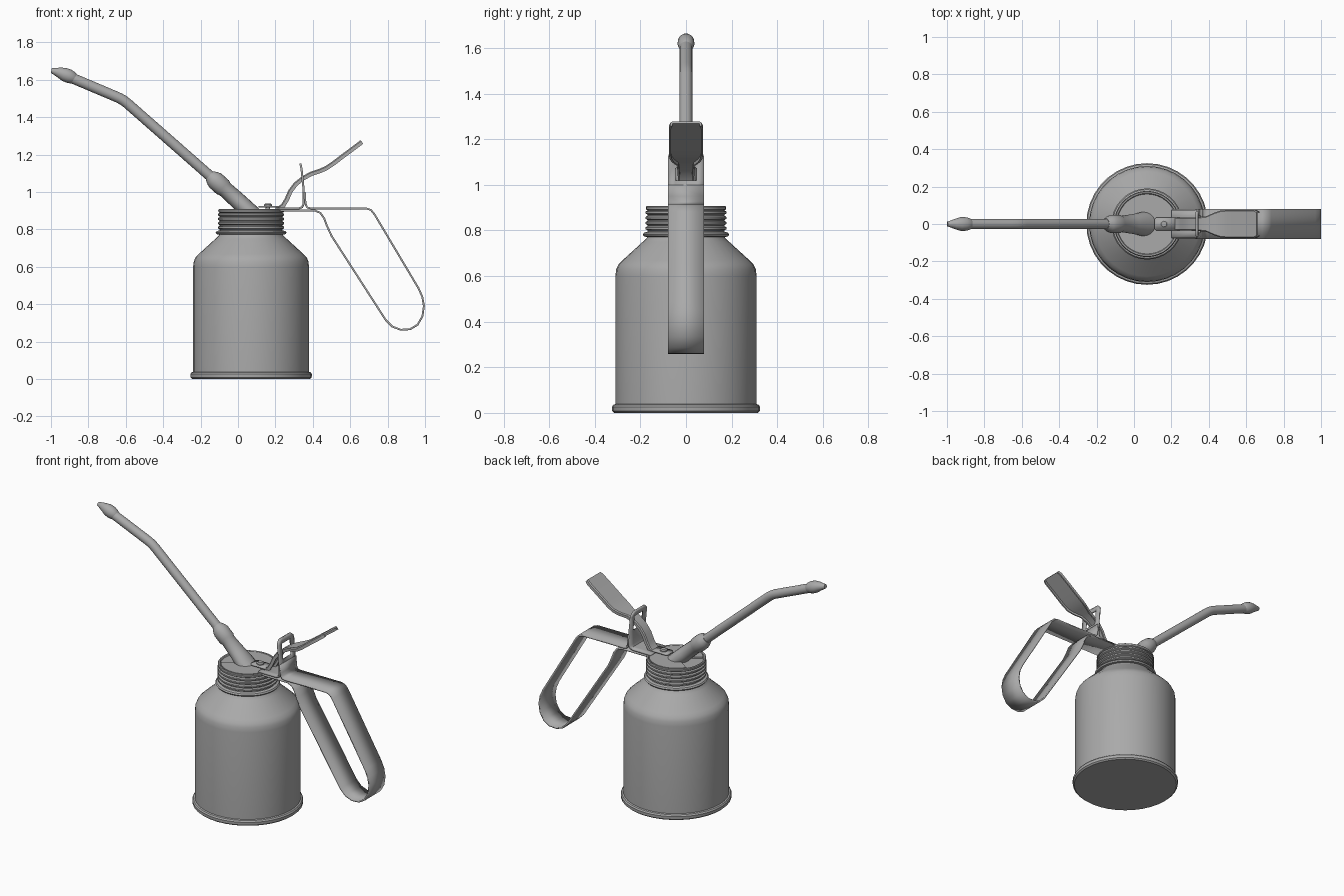
import bpy, bmesh, math
from mathutils import Vector

steel = bpy.data.materials.new("grey steel")
steel.diffuse_color = (0.4, 0.4, 0.4, 1)
CX = 0.07  # can axis


def finish(name, bm, angle=35, thickness=0):
    bmesh.ops.recalc_face_normals(bm, faces=bm.faces)
    me = bpy.data.meshes.new(name)
    bm.to_mesh(me)
    bm.free()
    ob = bpy.data.objects.new(name, me)
    bpy.context.collection.objects.link(ob)
    me.materials.append(steel)
    if thickness:
        mod = ob.modifiers.new("thickness", 'SOLIDIFY')
        mod.thickness = thickness
        mod.offset = 0
    bpy.ops.object.select_all(action='DESELECT')
    ob.select_set(True)
    bpy.context.view_layer.objects.active = ob
    bpy.ops.object.shade_smooth_by_angle(angle=math.radians(angle))
    return ob


def skin(bm, rings):
    """Bridge closed rings of points and cap both ends."""
    vs = [[bm.verts.new(p) for p in r] for r in rings]
    n = len(vs[0])
    for a, b in zip(vs, vs[1:]):
        for i in range(n):
            j = (i + 1) % n
            bm.faces.new((a[i], a[j], b[j], b[i]))
    bm.faces.new(vs[0])
    bm.faces.new(vs[-1])


def lathe(name, profile, cx=CX, n=36):
    bm = bmesh.new()
    skin(bm, [[(cx + r * math.cos(2 * math.pi * i / n),
                r * math.sin(2 * math.pi * i / n), z) for i in range(n)]
              for r, z in profile])
    return finish(name, bm)


def tube(name, path, n=20):
    """Round sweep in the xz plane; path rows are x, z, radius, side stretch."""
    bm = bmesh.new()
    rings = []
    for k, (x, z, r, s) in enumerate(path):
        a, b = path[max(k - 1, 0)], path[min(k + 1, len(path) - 1)]
        t = Vector((b[0] - a[0], 0, b[1] - a[1])).normalized()
        up = Vector((-t.z, 0, t.x))
        rings.append([Vector((x, 0, z)) + up * r * math.cos(q) + Vector((0, r * s * math.sin(q), 0))
                      for q in (2 * math.pi * i / n for i in range(n))])
    skin(bm, rings)
    return finish(name, bm)


def strap(name, path, cols=(-1, 1), hole=None, thickness=0.011):
    """Bent sheet strip; path rows are x, z, half width."""
    bm = bmesh.new()
    rows = [[bm.verts.new((x, c * w, z)) for c in cols] for x, z, w in path]
    for k in range(len(rows) - 1):
        for i in range(len(cols) - 1):
            if hole and hole(k, i):
                continue
            bm.faces.new((rows[k][i], rows[k][i + 1], rows[k + 1][i + 1], rows[k + 1][i]))
    return finish(name, bm, thickness=thickness)


# Can: base rim, wall, shoulder
lathe("can_body", [(0.315, 0), (0.324, 0.008), (0.325, 0.026), (0.319, 0.035), (0.31, 0.038),
                   (0.31, 0.60), (0.306, 0.63), (0.297, 0.65), (0.28, 0.668),
                   (0.19, 0.75), (0.172, 0.768), (0.165, 0.79)])

# Screw cap with bead, ridges and recessed top
cap = [(0.165, 0.77), (0.184, 0.774), (0.19, 0.782), (0.184, 0.79), (0.168, 0.795)]
for i in range(4):
    z = 0.80 + i * 0.023
    cap += [(0.168, z), (0.177, z + 0.005), (0.177, z + 0.014), (0.168, z + 0.019)]
cap += [(0.175, 0.893), (0.176, 0.904), (0.172, 0.908), (0.164, 0.907), (0.16, 0.9)]
lathe("screw_cap", cap)

# Raised lid plate with a wedge left open under the spout
bm = bmesh.new()
arc = [math.radians(-147 + 294 * i / 30) for i in range(31)]
outline = [(CX, 0)] + [(CX + 0.158 * math.cos(a), 0.158 * math.sin(a)) for a in arc]
skin(bm, [[(x, y, z) for x, y in outline] for z in (0.895, 0.908)])
finish("lid_plate", bm)

# Spout: flared socket with collar, bent tube, nozzle
tube("spout_socket", [(0.085, 0.872, 0.047, 1.4), (0.045, 0.91, 0.046, 1.4), (0.0, 0.952, 0.045, 1.2),
                      (-0.07, 1.015, 0.043, 1), (-0.08, 1.024, 0.049, 1), (-0.12, 1.06, 0.049, 1),
                      (-0.135, 1.073, 0.043, 1), (-0.152, 1.088, 0.03, 1)])
tube("spout_tube", [(-0.13, 1.068, 0.028, 1), (-0.59, 1.472, 0.028, 1), (-0.612, 1.489, 0.028, 1),
                    (-0.635, 1.502, 0.028, 1), (-0.665, 1.515, 0.028, 1), (-0.89, 1.61, 0.028, 1)])
tube("nozzle", [(-0.875, 1.604, 0.027, 1), (-0.885, 1.61, 0.033, 1), (-0.905, 1.619, 0.037, 1),
                (-0.93, 1.629, 0.036, 1), (-0.955, 1.638, 0.028, 1), (-0.985, 1.646, 0.017, 1),
                (-0.998, 1.649, 0.013, 1)])

# Handle loop, with its upper end folded against the bracket
loop = [(0.357, 1.0), (0.36, 0.95), (0.364, 0.927), (0.372, 0.916), (0.39, 0.912), (0.685, 0.912),
        (0.71, 0.904), (0.73, 0.88), (0.965, 0.485), (0.985, 0.44), (0.994, 0.39), (0.986, 0.335),
        (0.96, 0.29), (0.92, 0.266), (0.87, 0.263), (0.825, 0.28), (0.79, 0.315), (0.5, 0.765),
        (0.475, 0.82), (0.46, 0.86), (0.44, 0.888), (0.41, 0.901), (0.2, 0.901)]
strap("handle", [(x, z, 0.08) for x, z in loop], thickness=0.01)

# Bracket with a slot for the lever
strap("lever_bracket", [(0.2, 0.912, 0.075), (0.325, 0.912, 0.075), (0.342, 0.918, 0.078),
                        (0.35, 0.935, 0.08), (0.35, 1.02, 0.08), (0.34, 1.12, 0.08),
                        (0.337, 1.135, 0.075), (0.334, 1.152, 0.055)],
      cols=(-1, -0.58, 0.58, 1), hole=lambda k, i: i == 1 and k == 4)

# Thumb lever: pressed channel, narrow at the can and wide at the thumb
lever = [(0.215, 0.922, 0.036), (0.232, 0.935, 0.036), (0.25, 0.965, 0.036), (0.27, 1.01, 0.036),
         (0.3, 1.05, 0.036), (0.34, 1.082, 0.037), (0.385, 1.107, 0.042), (0.43, 1.122, 0.062),
         (0.465, 1.137, 0.073), (0.5, 1.16, 0.075), (0.55, 1.198, 0.075), (0.64, 1.265, 0.075),
         (0.655, 1.277, 0.068)]
bm = bmesh.new()
rings = []
for k, (x, z, w) in enumerate(lever):
    a, b = lever[max(k - 1, 0)], lever[min(k + 1, len(lever) - 1)]
    t = Vector((b[0] - a[0], 0, b[1] - a[1])).normalized()
    up = Vector((-t.z, 0, t.x))
    section = [(-w, -0.024), (-w, -0.006), (-w + 0.006, 0), (w - 0.006, 0), (w, -0.006),
               (w, -0.024), (w - 0.009, -0.024), (w - 0.009, -0.01),
               (-w + 0.009, -0.01), (-w + 0.009, -0.024)]
    rings.append([Vector((x, y, z)) + up * h for y, h in section])
skin(bm, rings)
finish("thumb_lever", bm)
strap("lever_tongue", [(0.11, 0.92, 0.025), (0.12, 0.92, 0.035), (0.235, 0.92, 0.036)], thickness=0.009)

# Screw holding the lever
lathe("lever_screw", [(0.012, 0.905), (0.012, 0.92), (0.022, 0.922), (0.022, 0.932), (0.015, 0.938)],
      cx=0.16, n=16)
